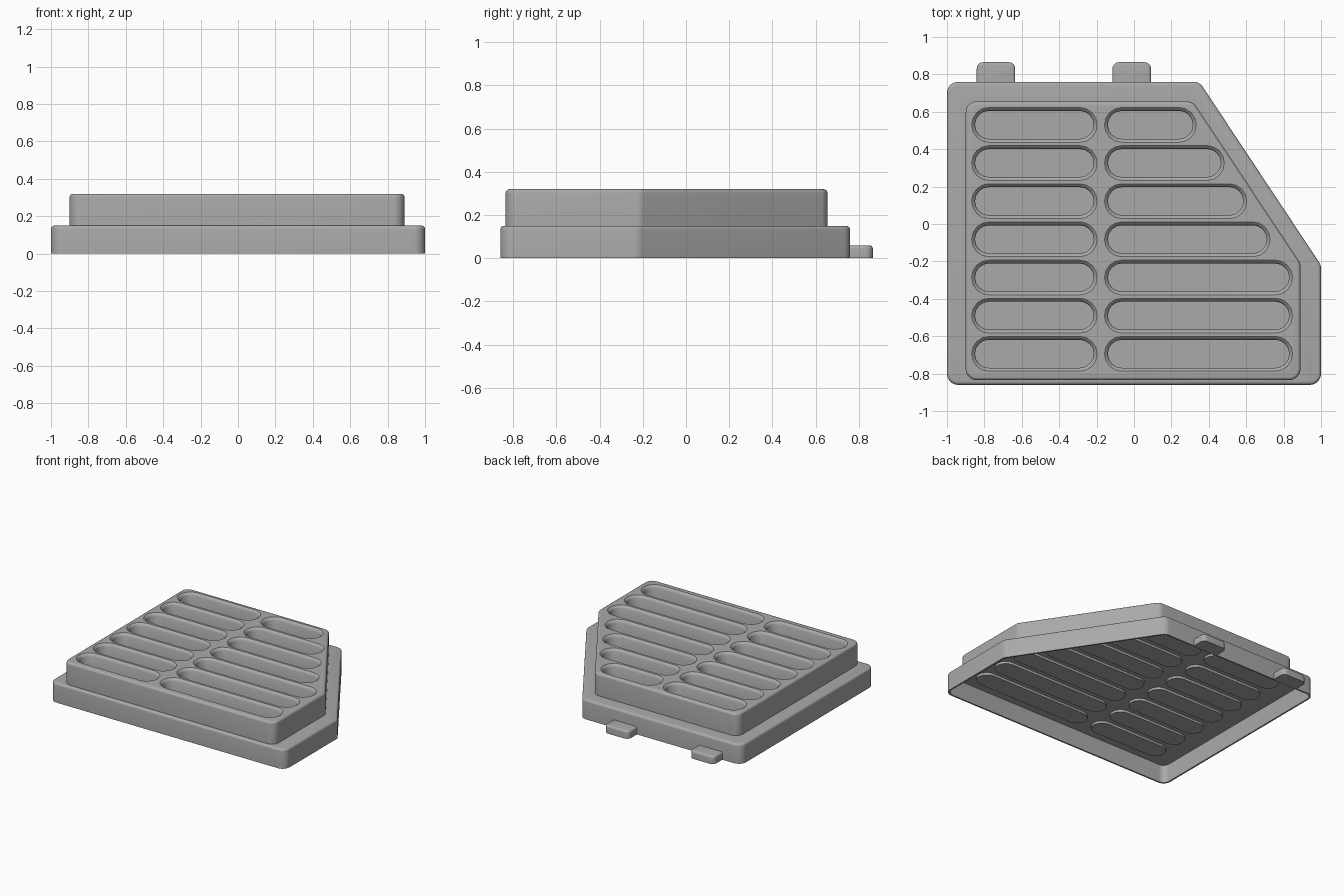
import bpy, bmesh, math
from mathutils import Vector

cube = bpy.data.objects.get("Cube")
if cube:
    bpy.data.objects.remove(cube, do_unlink=True)

grey = bpy.data.materials.new("plain grey")
grey.use_nodes = True
grey.diffuse_color = (0.4, 0.4, 0.4, 1)
grey.node_tree.nodes["Principled BSDF"].inputs["Base Color"].default_value = (0.4, 0.4, 0.4, 1)


def outline(centres, radius, steps=8):
    """Rounded outline swept around a counter-clockwise ring of arc centres."""
    pts, n = [], len(centres)
    for i, c in enumerate(centres):
        before = Vector(c) - Vector(centres[i - 1])
        after = Vector(centres[(i + 1) % n]) - Vector(c)
        start = math.atan2(before.y, before.x) - math.pi / 2
        turn = (math.atan2(after.y, after.x) - math.pi / 2 - start) % (2 * math.pi)
        for s in range(steps + 1):
            a = start + turn * s / steps
            pts.append((c[0] + radius * math.cos(a), c[1] + radius * math.sin(a)))
    return pts


def arc_centres(corners, radius):
    """Move each corner of a convex polygon inwards by the radius."""
    out, n = [], len(corners)
    for i, c in enumerate(corners):
        c = Vector(c)
        d1 = (c - Vector(corners[i - 1])).normalized()
        d2 = (Vector(corners[(i + 1) % n]) - c).normalized()
        n1, n2 = Vector((-d1.y, d1.x)), Vector((-d2.y, d2.x))
        out.append(tuple(c + (n1 + n2) * radius / (1 + n1.dot(n2))))
    return out


def add_loft(bm, centres, radius, levels):
    """Closed solid through (inset, height) levels, bottom to top."""
    rings = [[bm.verts.new((x, y, z)) for x, y in outline(centres, radius - inset)]
             for inset, z in levels]
    n = len(rings[0])
    for low, high in zip(rings, rings[1:]):
        for i in range(n):
            j = (i + 1) % n
            bm.faces.new((low[i], low[j], high[j], high[i]))
    bm.faces.new(rings[0][::-1])
    bm.faces.new(rings[-1])


def make(name, parts):
    bm = bmesh.new()
    for part in parts:
        add_loft(bm, *part)
    mesh = bpy.data.meshes.new(name)
    bm.to_mesh(mesh)
    bm.free()
    mesh.materials.append(grey)
    obj = bpy.data.objects.new(name, mesh)
    bpy.context.collection.objects.link(obj)
    return obj


def combine(target, tool, operation):
    mod = target.modifiers.new(tool.name, 'BOOLEAN')
    mod.operation, mod.object, mod.solver = operation, tool, 'EXACT'
    bpy.context.view_layer.objects.active = target
    bpy.ops.object.modifier_apply(modifier=mod.name)
    bpy.data.objects.remove(tool, do_unlink=True)


def rounded_top(bottom, top, r):
    arc = [(r * (1 - math.cos(a)), top - r + r * math.sin(a))
           for a in (math.pi / 2 * k / 4 for k in range(5))]
    return [(0, bottom)] + arc


# Stepped cover: wide flange with a raised panel
flange = arc_centres([(-1, -0.86), (1, -0.86), (1, -0.22), (0.35, 0.76), (-1, 0.76)], 0.06)
panel = arc_centres([(-0.9, -0.835), (0.89, -0.835), (0.89, -0.21), (0.315, 0.655), (-0.9, 0.655)], 0.06)
cover = make("vent_cover", [(flange, 0.06, rounded_top(0, 0.15, 0.018))])
combine(cover, make("raised_panel", [(panel, 0.06, rounded_top(0.1, 0.32, 0.018))]), 'UNION')

# Hollow underside
cavity = [(0.012, -0.1), (0.012, 0.138)]
combine(cover, make("cavity", [(flange, 0.06, cavity)]), 'DIFFERENCE')

# Two columns of round-ended slots, the right ends following the slanted side
half = 0.075
slots = []
for row, right_end in enumerate((0.315, 0.465, 0.585, 0.71, 0.83, 0.83, 0.83)):
    y = 0.53 - 0.204 * row
    for x0, x1 in ((-0.85, -0.215), (-0.14, right_end)):
        slots.append([(x0 + half, y), (x1 - half, y)])
flare = [(0, 0.15), (0, 0.3), (-0.006, 0.311), (-0.018, 0.32), (-0.018, 0.4)]
combine(cover, make("slot_cutter", [(s, half, flare) for s in slots]), 'DIFFERENCE')

# Slot floors standing slightly proud of the inner ceiling
backs = make("slot_backs", [(s, half, [(0, 0.12), (0, 0.145)]) for s in slots])

# Hinge tabs on the back edge
tabs = []
for x in (-0.738, -0.012):
    corners = [(x - 0.103, 0.7), (x + 0.103, 0.7), (x + 0.103, 0.865), (x - 0.103, 0.865)]
    tabs.append((arc_centres(corners, 0.035), 0.035, rounded_top(0, 0.06, 0.015)))
tab_obj = make("back_tabs", tabs)
trim = make("tab_trim", [(flange, 0.06, [(0.006, -0.1), (0.006, 0.14)])])
combine(tab_obj, trim, 'DIFFERENCE')

# Smooth curved surfaces, keep hard edges
bpy.ops.object.select_all(action='DESELECT')
for obj in (cover, backs, tab_obj):
    obj.select_set(True)
bpy.context.view_layer.objects.active = cover
bpy.ops.object.shade_smooth_by_angle(angle=math.radians(35))
